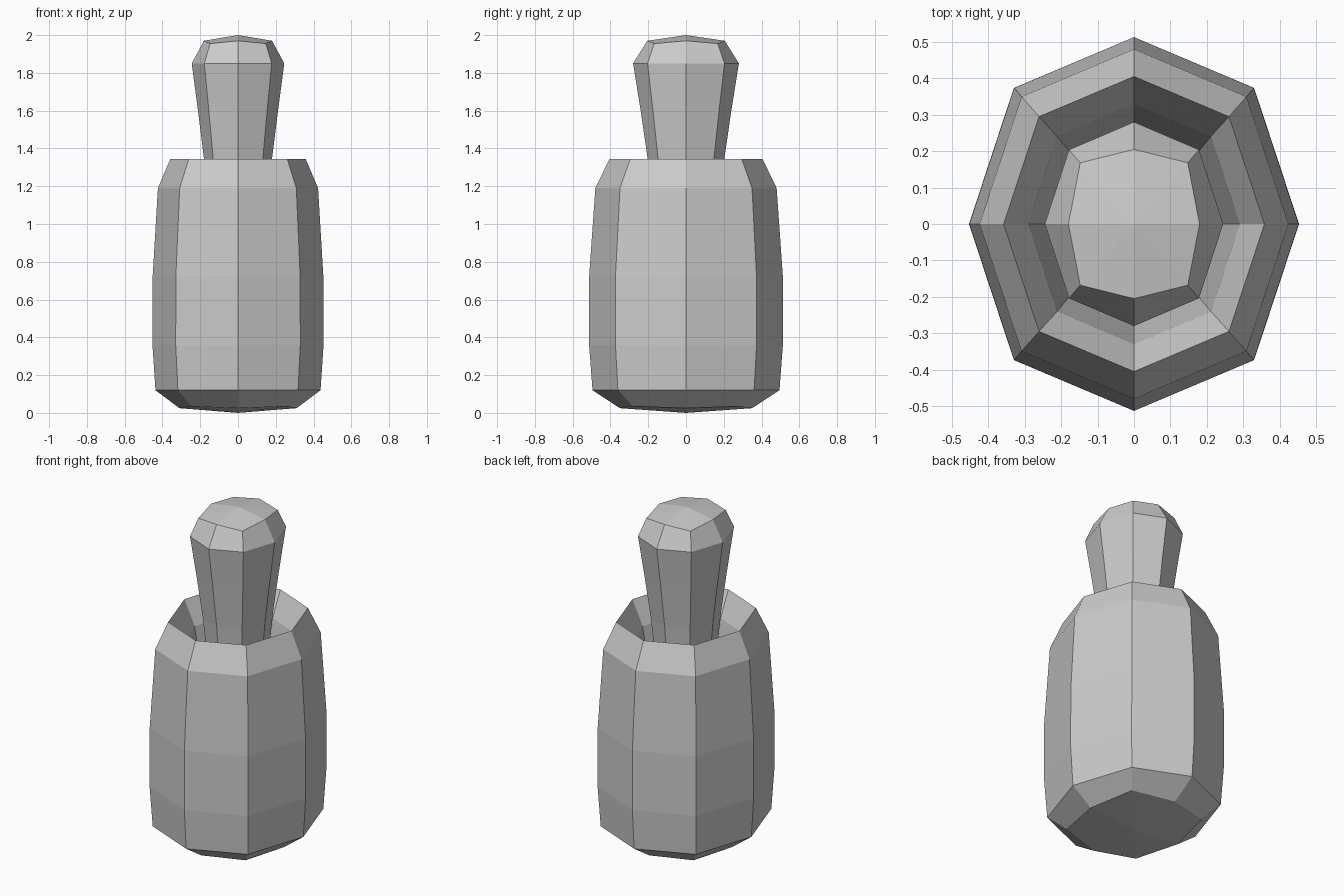
import bpy, bmesh, math

if "Cube" in bpy.data.objects:
    bpy.data.objects.remove(bpy.data.objects["Cube"])

grey = bpy.data.materials.new("plain grey")
grey.diffuse_color = (0.6, 0.6, 0.6, 1)
grey.use_nodes = True
grey.node_tree.nodes["Principled BSDF"].inputs["Base Color"].default_value = grey.diffuse_color


def ring_points(rx, ry, z, diag, drop):
    """Eight points: four on the axes, four on the diagonals."""
    pts = []
    for i in range(8):
        a = i * math.pi / 4
        if i % 2:
            sx, sy = math.copysign(diag, math.cos(a)), math.copysign(diag, math.sin(a))
            pts.append((rx * sx, ry * sy, z - drop))
        else:
            pts.append((rx * round(math.cos(a)), ry * round(math.sin(a)), z))
    return pts


def loft(name, rings, start_z, end_z):
    """Join the rings and close both ends with a shallow fan."""
    bm = bmesh.new()
    loops = [[bm.verts.new(p) for p in ring_points(*r)] for r in rings]
    for a, b in zip(loops, loops[1:]):
        for i in range(8):
            j = (i + 1) % 8
            bm.faces.new((a[i], a[j], b[j], b[i]))
    for loop, z in ((loops[0], start_z), (loops[-1], end_z)):
        centre = bm.verts.new((0, 0, z))
        for i in range(8):
            bm.faces.new((loop[i], loop[(i + 1) % 8], centre))
    bmesh.ops.recalc_face_normals(bm, faces=bm.faces)
    mesh = bpy.data.meshes.new(name)
    bm.to_mesh(mesh)
    bm.free()
    mesh.materials.append(grey)
    obj = bpy.data.objects.new(name, mesh)
    bpy.context.collection.objects.link(obj)
    return obj


D = 0.728  # diagonal corner position relative to the radii

# Hollow octagonal jar: outer wall, rim, then the funnel inside
loft("jar", [
    (0.31, 0.35, 0.025, 0.8, -0.01),
    (0.437, 0.495, 0.12, D, 0),
    (0.453, 0.513, 0.36, D, 0),
    (0.452, 0.513, 0.72, D, 0),
    (0.424, 0.48, 1.19, D, 0),
    (0.358, 0.405, 1.345, D, 0),
    (0.29, 0.33, 1.20, D, 0),
    (0.24, 0.27, 0.90, D, 0),
], 0.0, 0.90)

# Tapered stopper with a domed head
loft("stopper", [
    (0.14, 0.155, 0.90, D, 0),
    (0.18, 0.203, 1.345, D, 0),
    (0.212, 0.24, 1.60, D, 0),
    (0.245, 0.28, 1.85, D, 0),
    (0.18, 0.205, 1.97, 0.82, 0.015),
], 0.90, 2.0)
